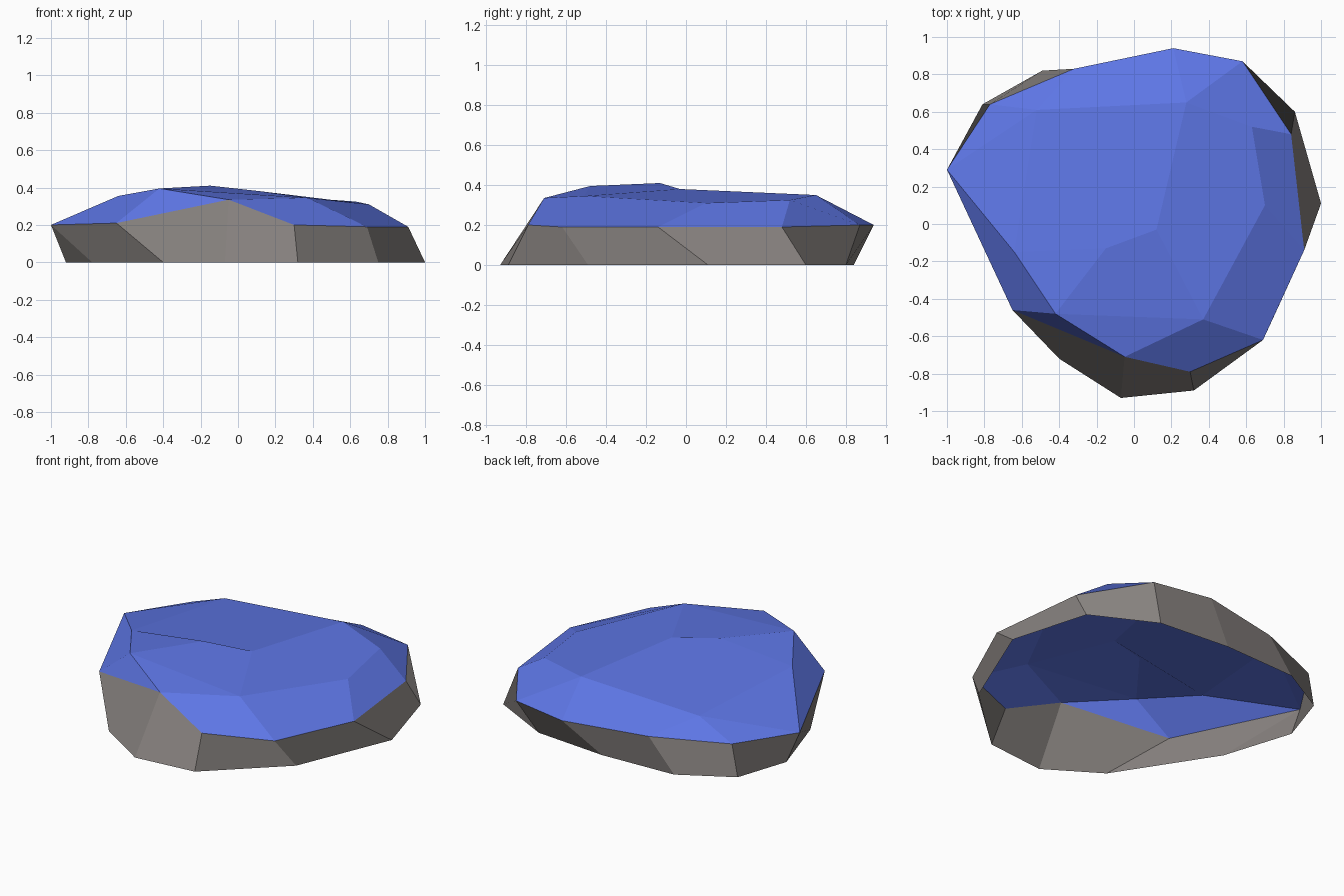
import bpy, bmesh

if "Cube" in bpy.data.objects:
    bpy.data.objects.remove(bpy.data.objects["Cube"])


def material(name, colour):
    m = bpy.data.materials.new(name)
    m.diffuse_color = (*colour, 1)
    m.use_nodes = True
    m.node_tree.nodes["Principled BSDF"].inputs["Base Color"].default_value = m.diffuse_color
    return m


# Foot outline on the ground (x, y), counter-clockwise from the left
foot = [(-.92, .31), (-.78, -.13), (-.40, -.72), (-.07, -.93), (.32, -.89), (.75, -.49),
        (1.0, .11), (.86, .60), (.47, .80), (0, .84), (-.49, .82), (-.81, .64)]

# Rim where stone meets the blue cap; the first point joins two foot points
rim = [(-1, .29, .2), (-.65, -.46, .21), (-.05, -.71, .335), (.30, -.79, .2),
       (.69, -.62, .19), (.91, -.14, .19), (.84, .48, .19), (.58, .87, .2),
       (.21, .94, .2), (-.32, .83, .2), (-.77, .64, .2)]

# Crown points, named by letter
crown = dict(A=(-.42, -.48, .395), B=(-.15, -.13, .41), C=(.12, -.03, .38),
             D=(.37, -.51, .345), E=(.70, .10, .31), F=(.63, .52, .325),
             G=(.28, .65, .35), H=(-.52, .61, .30), I=(-.64, -.15, .355))

# Cap facets: digits are rim points (x = 10), letters are crown points
facets = ("01AI 12A A2D 234D D45E E56F F67G G78 G89H H9x Hx0 I0H "
          "IAB ADCB DEFGC BCGHI").split()

bm = bmesh.new()
low = [bm.verts.new((x, y, 0)) for x, y in foot]
mid = [bm.verts.new(p) for p in rim]
key = {c: bm.verts.new(p) for c, p in crown.items()}
key.update(zip("0123456789x", mid))

# Stone sides, open underneath
n = len(foot)
for i in range(n):
    j = (i + 1) % n
    a, b = mid[max(i - 1, 0)], mid[max(j - 1, 0)]
    bm.faces.new([low[i], low[j], a] if a is b else [low[i], low[j], b, a])

# Blue cap
for f in facets:
    bm.faces.new([key[c] for c in f]).material_index = 1

mesh = bpy.data.meshes.new("rock")
bm.to_mesh(mesh)
bm.free()
mesh.materials.append(material("stone grey", (.24, .22, .21)))
mesh.materials.append(material("cap blue", (.11, .18, .78)))
rock = bpy.data.objects.new("rock", mesh)
bpy.context.collection.objects.link(rock)
